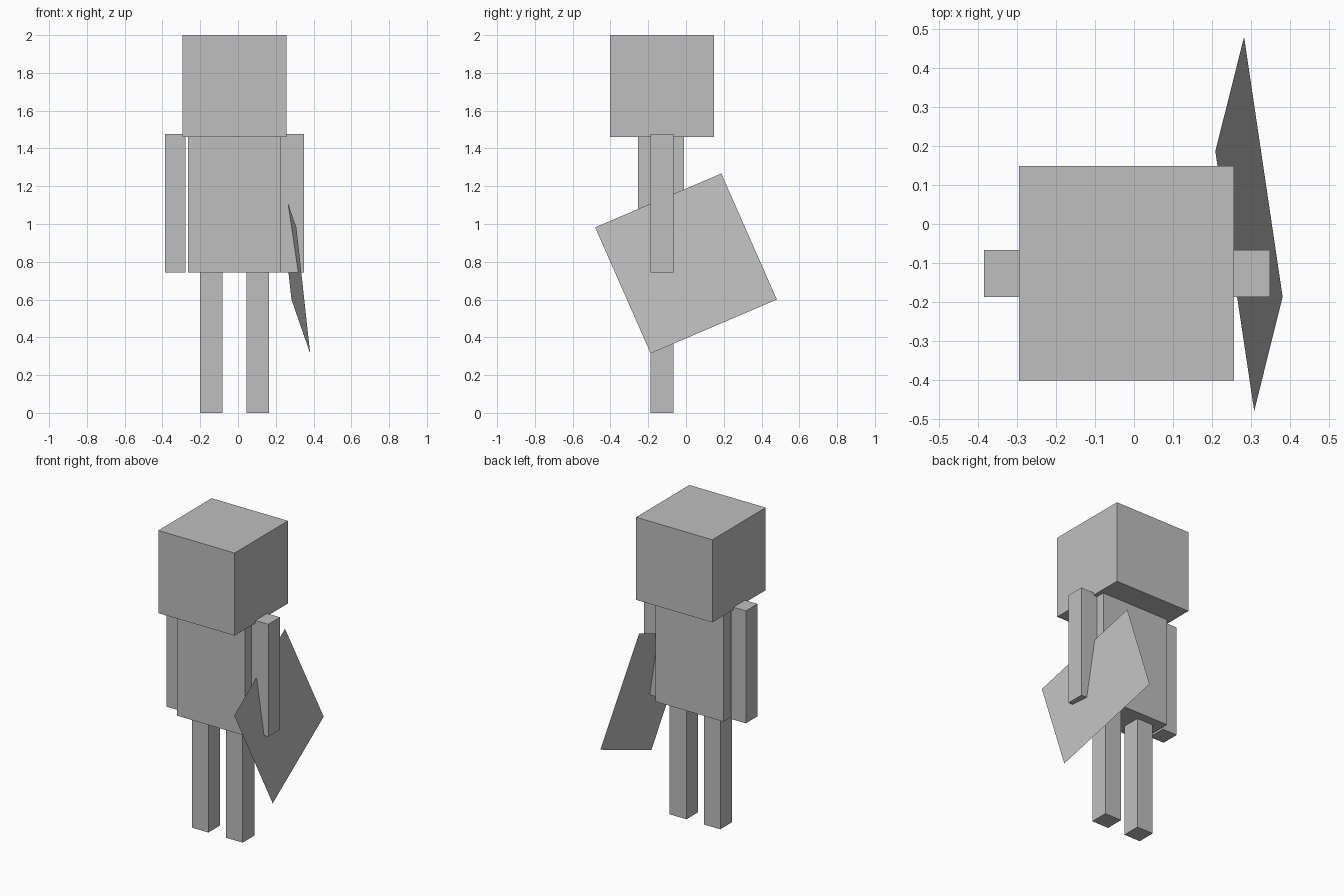
import bpy

if "Cube" in bpy.data.objects:
    bpy.data.objects.remove(bpy.data.objects["Cube"])

grey = bpy.data.materials.new("plain grey")
grey.diffuse_color = (0.52, 0.52, 0.52, 1)
grey.use_nodes = True
grey.node_tree.nodes["Principled BSDF"].inputs["Base Color"].default_value = grey.diffuse_color


def add_mesh(name, verts, faces):
    mesh = bpy.data.meshes.new(name)
    mesh.from_pydata(verts, [], faces)
    mesh.materials.append(grey)
    obj = bpy.data.objects.new(name, mesh)
    bpy.context.collection.objects.link(obj)
    return obj


def box(name, xs, ys, zs):
    """Axis-aligned box from its low and high limits."""
    verts = [(x, y, z) for x in xs for y in ys for z in zs]
    faces = [(0, 1, 3, 2), (4, 6, 7, 5), (0, 4, 5, 1),
             (2, 3, 7, 6), (0, 2, 6, 4), (1, 5, 7, 3)]
    return add_mesh(name, verts, faces)


LIMB_Y = (-0.187, -0.067)   # arms and legs share one depth

# Head and body
box("head", (-0.295, 0.257), (-0.402, 0.149), (1.46, 2.0))
box("body", (-0.264, 0.228), (-0.255, -0.01), (0.742, 1.46))

# Arms
box("left_arm", (-0.386, -0.279), LIMB_Y, (0.742, 1.477))
box("right_arm", (0.228, 0.35), LIMB_Y, (0.742, 1.477))

# Legs
box("left_leg", (-0.201, -0.083), LIMB_Y, (0.0, 0.742))
box("right_leg", (0.044, 0.165), LIMB_Y, (0.0, 0.742))

# Thin tilted sheet held at the right hand
add_mesh("held_sheet",
         [(0.309, -0.481, 0.982), (0.382, -0.187, 0.315),
          (0.283, 0.481, 0.60), (0.209, 0.187, 1.267)],
         [(0, 1, 2, 3)])
